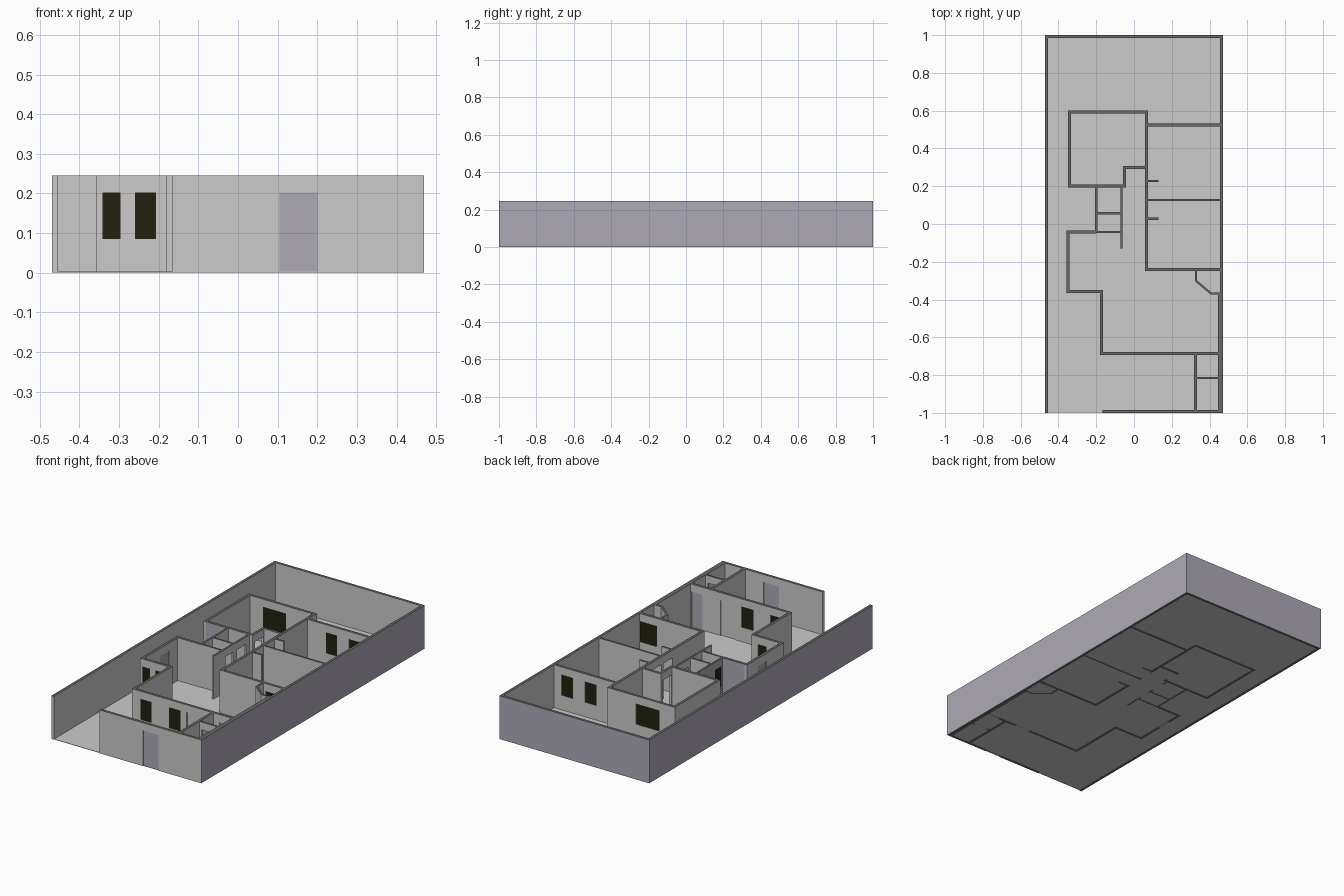
import bpy, bmesh
from mathutils import Vector

if "Cube" in bpy.data.objects:
    bpy.data.objects.remove(bpy.data.objects["Cube"], do_unlink=True)


def material(name, rgb):
    m = bpy.data.materials.new(name)
    m.use_nodes = True
    m.diffuse_color = (*rgb, 1)
    m.node_tree.nodes["Principled BSDF"].inputs["Base Color"].default_value = (*rgb, 1)
    return m


GREY, CAP, MAUVE, GLASS = range(4)
MATS = [material("plaster grey", (.6, .6, .6)),
        material("wall cap dark grey", (.14, .14, .14)),
        material("mauve grey", (.42, .4, .47)),
        material("window black", (.016, .015, .005))]
HEIGHT = .245
SILL, HEAD = .085, .202
T = .016      # main wall thickness
THIN = .011   # partition thickness
DIRS = {"E": Vector((1, 0, 0)), "W": Vector((-1, 0, 0)), "N": Vector((0, 1, 0))}
DIRS["S"] = -DIRS["N"]


def finish(name, bm):
    me = bpy.data.meshes.new(name)
    bm.to_mesh(me)
    bm.free()
    for m in MATS:
        me.materials.append(m)
    ob = bpy.data.objects.new(name, me)
    bpy.context.collection.objects.link(ob)
    return ob


def wall(name, p0, p1, t=T, holes=(), paint=""):
    """Wall on a centre line; holes are (kind, from, to) along its axis."""
    p0, p1 = Vector((*p0, 0)), Vector((*p1, 0))
    u = (p1 - p0).normalized()
    n = Vector((-u.y, u.x, 0))
    start, length = p0.dot(u), (p1 - p0).length
    bm = bmesh.new()

    def box(a, b, z0, z1, thick, mat=None):
        if b - a < 1e-4 or z1 - z0 < 1e-4:
            return
        verts = bmesh.ops.create_cube(bm, size=1)["verts"]
        for v in verts:
            c = v.co.copy()
            v.co = p0 + u * (a + (c.x + .5) * (b - a)) + n * c.y * thick
            v.co.z = z0 + (c.z + .5) * (z1 - z0)
        for f in {f for v in verts for f in v.link_faces}:
            f.normal_update()
            if mat is not None:
                f.material_index = mat
            elif abs(f.normal.z) > .5:
                f.material_index = CAP
            elif any(f.normal.dot(DIRS[d]) > .9 for d in paint):
                f.material_index = MAUVE

    at = 0
    for kind, a, b in holes:
        a, b = a - start, b - start
        low = SILL if kind == "window" else 0
        box(at, a, 0, HEIGHT, t)
        box(a, b, 0, low, t)
        box(a, b, HEAD, HEIGHT, t)
        if kind == "window":
            box(a, b, low, HEAD, t * .6, GLASS)
        elif kind == "door":
            box(a, b, low, HEAD, t * .6, MAUVE)
        elif kind == "plain":
            box(a, b, low, HEAD, t * .4, GREY)
        at = b
    box(at, length, 0, HEIGHT, t)
    return finish(name, bm)


# Floor slab, just above the wall bottoms
bm = bmesh.new()
for v in bmesh.ops.create_cube(bm, size=1)["verts"]:
    v.co = (v.co.x * .93, v.co.y * 1.996, .0015 + v.co.z * .002)
finish("floor", bm)

# Outer boundary
wall("east_boundary", (.462, -1), (.462, 1), paint="EN")
wall("east_lining", (.45, -.995), (.45, -.365), THIN)
wall("west_boundary", (-.462, -1), (-.462, 1), paint="WN")
wall("back_boundary", (-.46, .992), (.46, .992), paint="N")
wall("front_wall", (-.167, -.992), (.46, -.992), holes=[("door", .105, .202)])

# Back bedroom
wall("bedroom_back", (-.35, .592), (.074, .592), holes=[("window", -.253, -.107)])
wall("bedroom_west", (-.342, .192), (-.342, .6))
wall("bedroom_front_outer", (-.35, .2), (-.2, .2), paint="S")
wall("bedroom_front_inner", (-.2, .2), (-.042, .2))
wall("bedroom_entry_side", (-.05, .192), (-.05, .307), holes=[("open", .212, .288)])
wall("bedroom_entry_back", (-.058, .3), (.066, .3))

# Hall wall and the east rooms
wall("hall_wall", (.066, -.248), (.066, .6),
     holes=[("open", .037, .118), ("open", .137, .218)])
wall("east_back", (.066, .523), (.46, .523),
     holes=[("window", .19, .26), ("window", .335, .408)])
wall("east_divider", (.066, .127), (.46, .127), THIN)
for name, y in (("closet_stub_back", .228), ("closet_stub_front", .028)):
    wall(name, (.066, y), (.13, y), THIN)
wall("east_front", (.06, -.24), (.46, -.24), holes=[("window", .345, .453)])

# Corner pantry
wall("pantry_side", (.329, -.302), (.329, -.24), THIN)
wall("pantry_angle", (.327, -.3), (.407, -.367), THIN)
wall("pantry_front", (.405, -.367), (.46, -.367), THIN)

# Bathrooms
wall("bath_west", (-.2, -.043), (-.2, .2), THIN, [("window", -.025, .035)], "W")
wall("bath_east", (-.067, -.13), (-.067, .2), THIN,
     [("open", -.025, .045), ("open", .08, .16)])
wall("bath_divider", (-.2, .057), (-.067, .057), THIN)

# Living area
wall("living_back_outer", (-.358, -.043), (-.2, -.043), paint="N")
wall("living_back_inner", (-.2, -.043), (-.062, -.043), THIN)
wall("living_west", (-.35, -.366), (-.35, -.035), holes=[("door", -.21, -.13)])
wall("living_front", (-.358, -.358), (-.164, -.358),
     holes=[("window", -.345, -.296), ("window", -.26, -.207)])
wall("living_step", (-.172, -.69), (-.172, -.35))
wall("entry_wall", (-.18, -.685), (.455, -.685), T,
     [("window", -.127, -.057), ("window", .052, .125),
      ("plain", .164, .257), ("door", .37, .44)])

# Front storage closets
wall("storage_side", (.325, -.99), (.325, -.685))
wall("storage_divider", (.325, -.815), (.455, -.815), THIN, [("open", .345, .43)])
